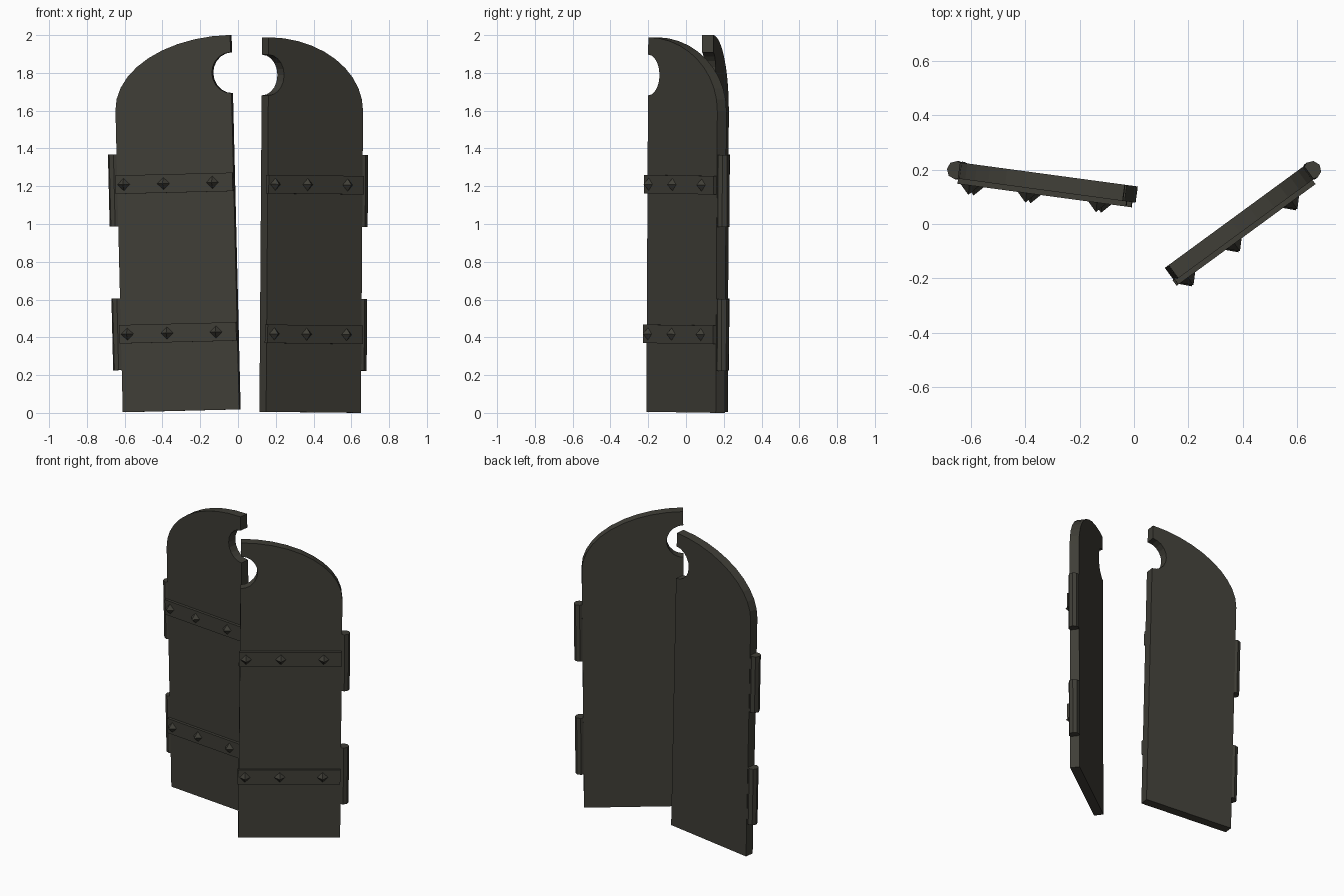
import bpy, bmesh, math
from mathutils import Matrix, Vector

if "Cube" in bpy.data.objects:
    bpy.data.objects.remove(bpy.data.objects["Cube"])

mat = bpy.data.materials.new("dark_olive_iron")
mat.diffuse_color = (0.05, 0.048, 0.038, 1)
mat.use_nodes = True
mat.node_tree.nodes["Principled BSDF"].inputs["Base Color"].default_value = mat.diffuse_color

HALF, THICK = 0.311, 0.06
SPRING, TOP = 1.598, 1.983          # arch start and crown heights
NOTCH_Z, NOTCH_R = 1.783, 0.108


def finish(bm, name, frame):
    bmesh.ops.recalc_face_normals(bm, faces=bm.faces)
    me = bpy.data.meshes.new(name)
    bm.to_mesh(me)
    bm.free()
    me.materials.append(mat)
    ob = bpy.data.objects.new(name, me)
    ob.matrix_world = frame
    bpy.context.collection.objects.link(ob)
    return ob


def leaf_panel(name, side, frame):
    # side = -1: hinge on the left, +1: hinge on the right
    pts = [(-HALF, 0), (HALF, 0)]
    for i in range(11):             # round notch in the meeting edge
        a = math.pi * i / 10
        pts.append((HALF - NOTCH_R * math.sin(a) * 0.95,
                    NOTCH_Z - NOTCH_R * math.cos(a)))
    for i in range(11):             # quarter arch down to the hinge edge
        a = math.pi / 2 * i / 10
        pts.append((HALF - 2 * HALF * math.sin(a),
                    SPRING + (TOP - SPRING) * math.cos(a)))
    bm = bmesh.new()
    f = bm.faces.new([bm.verts.new((-side * x, -THICK / 2, z)) for x, z in pts])
    ext = bmesh.ops.extrude_face_region(bm, geom=[f])
    bmesh.ops.translate(bm, vec=(0, THICK, 0),
                        verts=[v for v in ext["geom"] if isinstance(v, bmesh.types.BMVert)])
    finish(bm, name, frame)


def strap(name, z, frame):
    bm = bmesh.new()
    m = Matrix.Translation((-0.005, -THICK / 2 - 0.006, z)) @ Matrix.Diagonal((0.626, 0.026, 0.098, 1))
    bmesh.ops.create_cube(bm, size=1, matrix=m)
    finish(bm, name, frame)


def stud(name, x, z, frame):
    # four-sided pointed stud, point facing forward
    bm = bmesh.new()
    m = Matrix.Translation((x, -THICK / 2 - 0.035, z)) @ Matrix.Rotation(math.pi / 2, 4, 'X')
    bmesh.ops.create_cone(bm, cap_ends=True, segments=4, radius1=0.036,
                          radius2=0.0, depth=0.038, matrix=m)
    bmesh.ops.remove_doubles(bm, verts=bm.verts, dist=1e-4)
    finish(bm, name, frame)


def hinge(name, x, z, frame):
    bm = bmesh.new()
    bmesh.ops.create_cone(bm, cap_ends=True, segments=8, radius1=0.034, radius2=0.034,
                          depth=0.38, matrix=Matrix.Translation((x, 0, z)))
    finish(bm, name, frame)


def frame_of(pos, yaw, roll):
    return (Matrix.Translation(pos) @ Matrix.Rotation(math.radians(yaw), 4, 'Z')
            @ Matrix.Rotation(math.radians(roll), 4, 'Y'))


leaves = [("left", -1, frame_of((-0.298, 0.15, 0.011), -7.7, -1.4)),
          ("right", 1, frame_of((0.382, -0.002, 0.003), 36.2, 0.5))]

for label, side, frame in leaves:
    leaf_panel(label + "_door_leaf", side, frame)
    for level, sz, hz in (("lower", 0.413, 0.413), ("upper", 1.205, 1.175)):
        strap(f"{label}_{level}_strap", sz, frame)
        hinge(f"{label}_{level}_hinge", side * (HALF + 0.016), hz, frame)
        for i, x in enumerate((-0.274, -0.062, 0.2)):
            stud(f"{label}_{level}_stud_{i + 1}", x, sz, frame)
